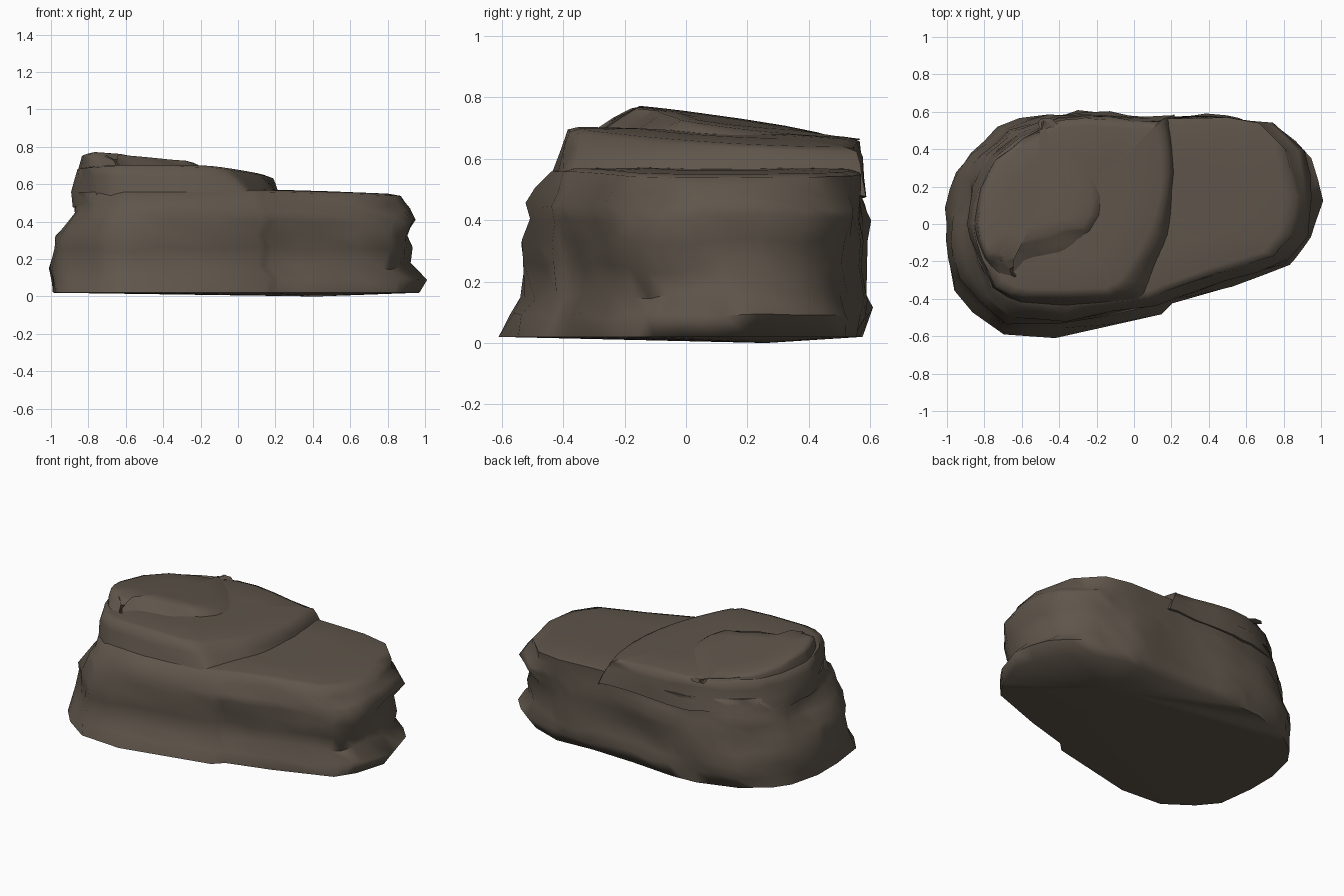
import bpy, bmesh, math
from mathutils import Vector, noise

if "Cube" in bpy.data.objects:
    bpy.data.objects.remove(bpy.data.objects["Cube"])

stone = bpy.data.materials.new("dark brown stone")
stone.diffuse_color = (0.115, 0.092, 0.07, 1)
stone.use_nodes = True
stone.node_tree.nodes["Principled BSDF"].inputs["Base Color"].default_value = stone.diffuse_color

# plan outlines, point by point matched: foot of the rock and rim of its top
FOOT = [(-1, .1), (-.95, .3), (-.88, .4), (-.72, .52), (-.47, .6), (-.3, .61),
        (0, .585), (.3, .575), (.55, .59), (.75, .52), (.93, .34), (1, .12),
        (.94, -.08), (.86, -.2), (.5, -.33), (.22, -.41), (.16, -.47),
        (-.42, -.6), (-.7, -.58), (-.87, -.46), (-.97, -.34), (-1, -.1)]
RIM = [(-.88, 0), (-.85, .2), (-.77, .36), (-.62, .48), (-.4, .57), (-.27, .58),
       (0, .56), (.3, .565), (.5, .57), (.67, .54), (.81, .4), (.87, .15),
       (.84, -.05), (.75, -.17), (.45, -.26), (.17, -.36), (.08, -.4),
       (-.35, -.44), (-.6, -.42), (-.75, -.34), (-.83, -.2), (-.87, -.08)]
# strata: height, x min, x max, y min, y max
STRATA = [(.02, -.99, .97, -.61, .575), (.09, -1, 1.01, -.565, .595),
          (.16, -.995, .92, -.535, .595), (.25, -.98, .945, -.53, .585),
          (.33, -.965, .915, -.545, .595), (.40, -.935, .965, -.505, .595),
          (.45, -.91, .93, -.5, .585), (.50, -.89, .88, -.465, .575)]


def refine(pts):
    """Add the middle of every side."""
    out = []
    for a, b in zip(pts, pts[1:] + pts[:1]):
        out += [a, ((a[0] + b[0]) / 2, (a[1] + b[1]) / 2)]
    return out


def fit(pts, x0, x1, y0, y1):
    """Stretch an outline to given bounds."""
    xs, ys = [p[0] for p in pts], [p[1] for p in pts]
    return [(x0 + (x - min(xs)) / (max(xs) - min(xs)) * (x1 - x0),
             y0 + (y - min(ys)) / (max(ys) - min(ys)) * (y1 - y0)) for x, y in pts]


def shrink(pts, k, c):
    return [(c[0] + (x - c[0]) * k, c[1] + (y - c[1]) * k) for x, y in pts]


def blend(a, b, t):
    return [(p[0] * (1 - t) + q[0] * t, p[1] * (1 - t) + q[1] * t)
            for p, q in zip(a, b)]


def weather(ring, amount):
    """Push ring points in and out, and up and down, with flat layered noise."""
    out = []
    for p in ring:
        q = Vector((p[0] * 4, p[1] * 4, p[2] * 8))
        r = Vector((p[0] * .4, p[1], 0)).normalized()
        n = noise.noise(q + Vector((7, 3, 1)))
        out.append(Vector(p) + r * n * amount
                   + Vector((0, 0, noise.noise(q * 1.2) * amount * .8)))
    return out


def loft(name, rings, top, bottom):
    """Skin a stack of rings and close both ends with a fan."""
    bm = bmesh.new()
    rows = [[bm.verts.new(p) for p in r] for r in rings]
    n = len(rows[0])
    for a, b in zip(rows, rows[1:]):
        for i in range(n):
            j = (i + 1) % n
            bm.faces.new((a[i], a[j], b[j], b[i]))
    for row, p in ((rows[0], bottom), (rows[-1], top)):
        c = bm.verts.new(p)
        for i in range(n):
            bm.faces.new((row[i], row[(i + 1) % n], c))
    bmesh.ops.remove_doubles(bm, verts=bm.verts, dist=.002)
    bmesh.ops.recalc_face_normals(bm, faces=bm.faces)
    me = bpy.data.meshes.new(name)
    bm.to_mesh(me)
    bm.free()
    me.materials.append(stone)
    ob = bpy.data.objects.new(name, me)
    bpy.context.collection.objects.link(ob)
    bpy.context.view_layer.objects.active = ob
    ob.select_set(True)
    bpy.ops.object.shade_smooth_by_angle(angle=math.radians(72))
    ob.select_set(False)


def cap_rings(outline, height, c):
    """Rim and inner rings lying on a sloping top."""
    return [[(x, y, height(x, y) + dz) for x, y in shrink(outline, k, c)]
            for k, dz in ((1, -.01), (.92, 0), (.55, .003))]


# main body
foot, rim = refine(FOOT), refine(RIM)
rings = []
for i, (z, *bounds) in enumerate(STRATA):
    mix = blend(foot, rim, i / len(STRATA))
    ring = [(x, y, z) for x, y in fit(mix, *bounds)]
    rings.append(weather(ring, .045) if i else ring)
low = lambda x, y: .568 - .03 * max(0, x - .2)
rings += cap_rings(rim, low, (0, .08))
loft("rock_body", rings, (0, .08, low(0, 0)), (.42, .26, 0))


# stepped slabs on the left of the top, cut off along curved, leaning edges
def slab(name, base, head, height, z0, c):
    wall = []
    for t in (0, .35, .7):
        wall.append(weather([(x, y, z0 + (height(x, y) - z0) * t)
                             for x, y in blend(base, head, t)], .025))
    loft(name, wall + cap_rings(head, height, c), (*c, height(*c)), (*c, z0))


def clip(edge, y_min, k):
    """Top rim cut off on the right by a curve and at the front by a line."""
    return [(min(x * k, edge(y)), max(y * k, y_min(x))) for x, y in rim]


slab("middle_slab",
     clip(lambda y: .24 - .25 * (y - .25) ** 2, lambda x: -.46 + .15 * max(0, x + .2), 1.02),
     clip(lambda y: .19 - .6 * (y - .3) ** 2, lambda x: -.385 + .1 * max(0, x + .2), .975),
     lambda x, y: .69 - .1 * max(0, x + .2) - .04 * y, .48, (-.33, .08))

slab("upper_slab",
     clip(lambda y: -.15 - 1.4 * (y - .12) ** 2, lambda x: -.33 + .12 * abs(x + .6), .97),
     clip(lambda y: -.2 - 1.6 * (y - .14) ** 2, lambda x: -.2 + .12 * abs(x + .6), .95),
     lambda x, y: .737 - .06 * (x + .18) - .13 * max(y + .15, -.8 * (y + .15)),
     .66, (-.5, .1))
